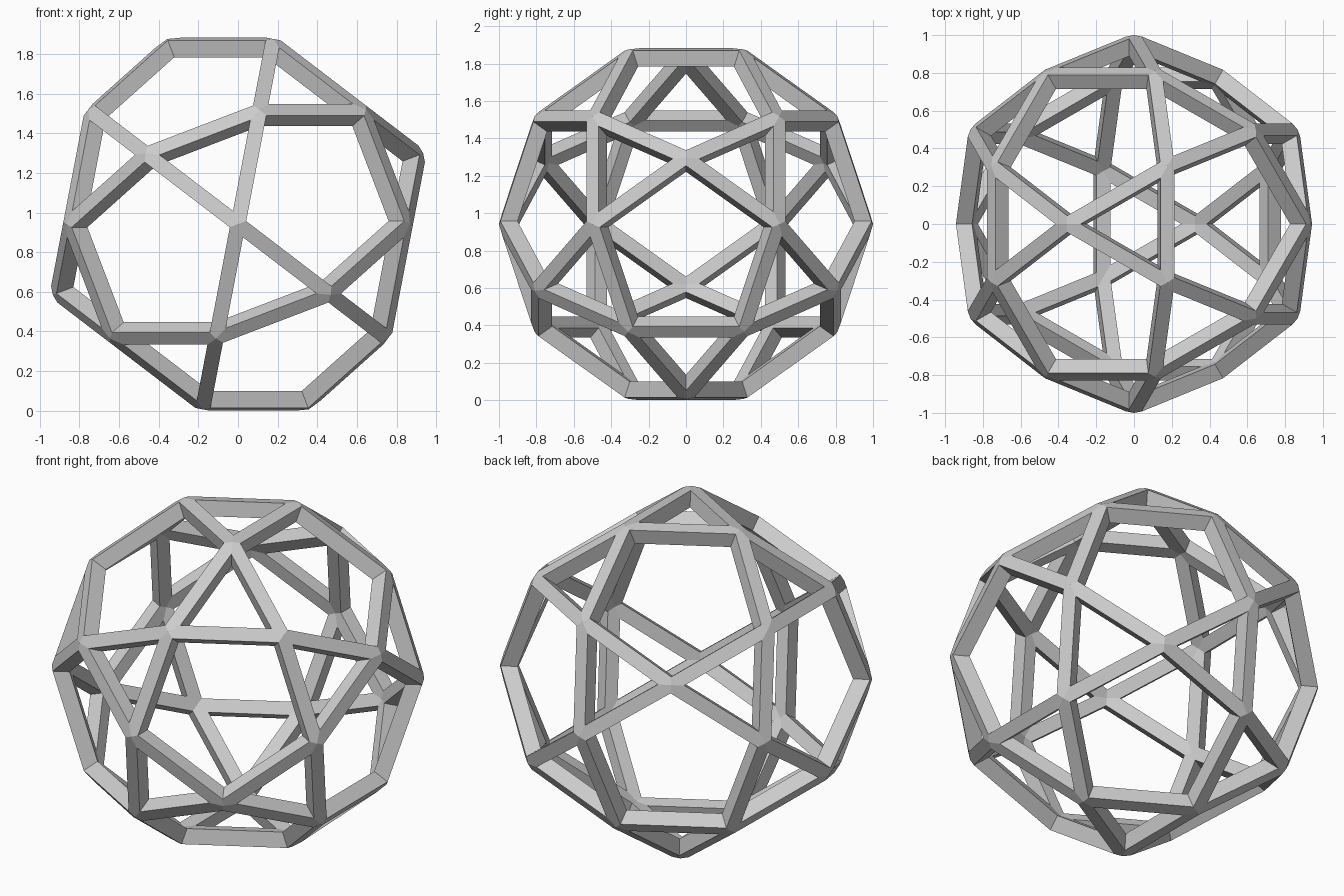
import bpy, bmesh, math
from mathutils import Vector, Matrix

if "Cube" in bpy.data.objects:
    bpy.data.objects.remove(bpy.data.objects["Cube"])

WIDTH = 0.075     # strut width across the outer face
DEPTH = 0.087     # strut thickness towards the centre
PHI = (1 + math.sqrt(5)) / 2

# corner points of a 30-cornered solid of triangles and pentagons, unit radius
points = []
for k in range(3):
    def cyc(a, b, c):
        t = (a, b, c)
        return Vector((t[k % 3], t[(k + 1) % 3], t[(k + 2) % 3])) / PHI
    for s in (-1, 1):
        points.append(cyc(s * PHI, 0, 0))
        for t in (-1, 1):
            for u in (-1, 1):
                points.append(cyc(s * 0.5, t * PHI / 2, u * PHI * PHI / 2))

# turn it so that one triangle lies flat on top, pointing to -x
up = Vector((1, 1, 1)).normalized()
tip = Vector((0.5, PHI / 2, PHI * PHI / 2))
x_axis = -(tip - up * tip.dot(up)).normalized()
turn = Matrix((x_axis, up.cross(x_axis), up))

# solid whose edges carry the struts
solid = bmesh.new()
for p in points:
    solid.verts.new(turn @ p)
bmesh.ops.convex_hull(solid, input=solid.verts[:])
bmesh.ops.dissolve_limit(solid, angle_limit=0.02, verts=solid.verts[:], edges=solid.edges[:])
solid.normal_update()

frame = bmesh.new()


def mitre(a, b, centre, drop):
    """Point where the strut a-b meets its neighbour at b, on the side of one face."""
    mid = (a + b) / 2
    radial = mid.normalized()
    along = (b - a).normalized()
    side = radial.cross(along)
    if side.dot(centre - mid) < 0:
        side = -side
    base = mid - radial * drop + side * WIDTH / 2
    plane = b.cross(centre)
    return base - along * (base.dot(plane) / along.dot(plane))


def quad(pts, outward):
    f = frame.faces.new([frame.verts.new(p) for p in pts])
    f.normal_update()
    if f.normal.dot(outward) < 0:
        f.normal_flip()


# half a strut on each side of every edge: outer, opening and inner faces
for face in solid.faces:
    centre = face.calc_center_median()
    ring = [v.co.copy() for v in face.verts]
    for i, b in enumerate(ring):
        a = ring[i - 1]
        mid = (a + b) / 2
        scale = 1 - DEPTH / mid.length
        out_a, out_b = mitre(b, a, centre, 0), mitre(a, b, centre, 0)
        in_a, in_b = mitre(b, a, centre, DEPTH), mitre(a, b, centre, DEPTH)
        quad((a, b, out_b, out_a), mid)
        quad((out_a, out_b, in_b, in_a), centre - mid)
        quad((a * scale, b * scale, in_b, in_a), -mid)

bmesh.ops.remove_doubles(frame, verts=frame.verts[:], dist=0.0005)

# stand on the ground
low = min(v.co.z for v in frame.verts)
bmesh.ops.translate(frame, verts=frame.verts[:], vec=(0, 0, -low))

mesh = bpy.data.meshes.new("lattice_ball")
frame.to_mesh(mesh)
frame.free()
solid.free()
grey = bpy.data.materials.new("light_grey")
grey.diffuse_color = (0.6, 0.6, 0.6, 1)
grey.use_nodes = True
grey.node_tree.nodes["Principled BSDF"].inputs["Base Color"].default_value = grey.diffuse_color
mesh.materials.append(grey)
ball = bpy.data.objects.new("lattice_ball", mesh)
bpy.context.collection.objects.link(ball)
